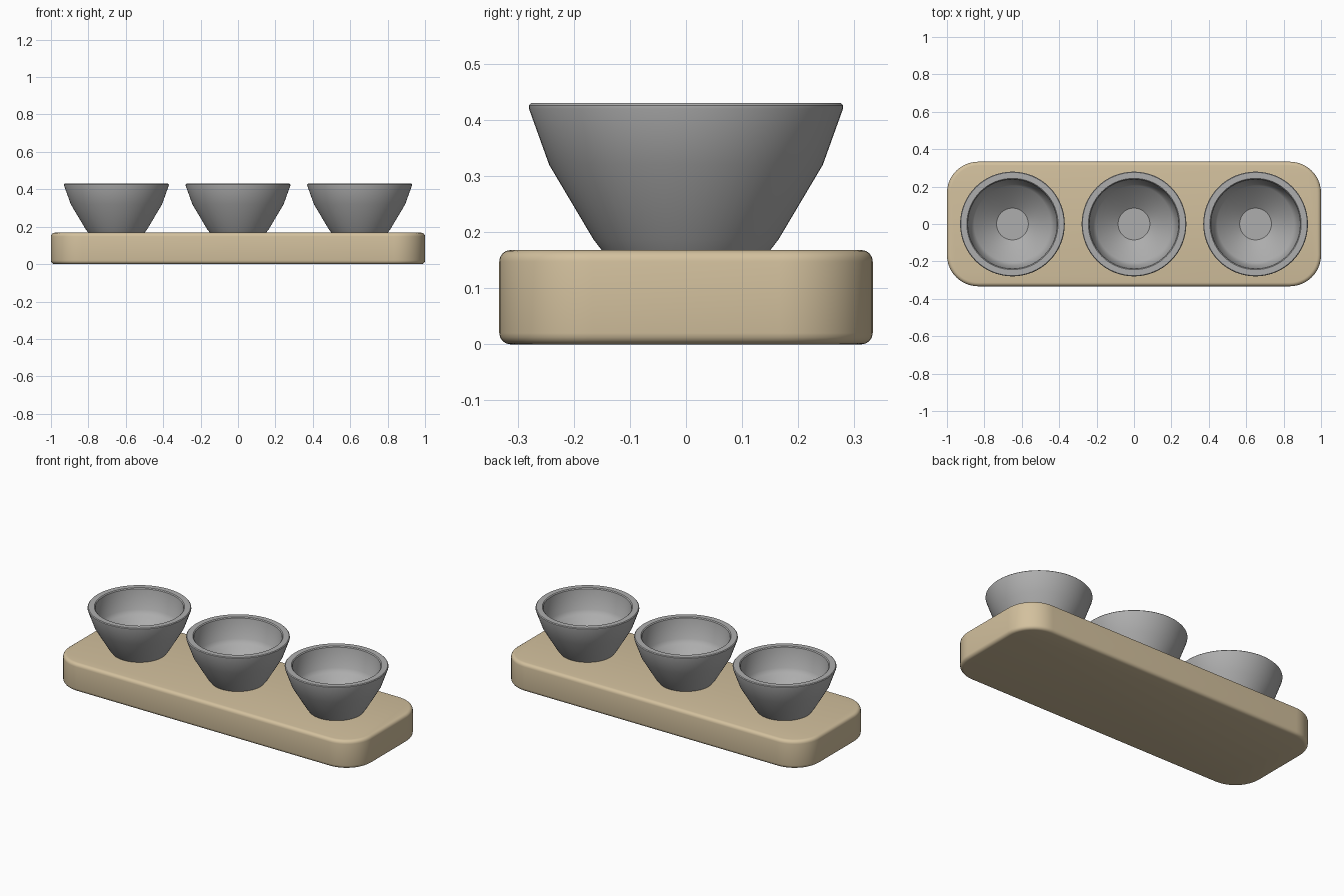
import bpy, bmesh, math

cube = bpy.data.objects.get("Cube")
if cube:
    bpy.data.objects.remove(cube, do_unlink=True)


def material(name, rgb):
    m = bpy.data.materials.new(name)
    m.use_nodes = True
    m.diffuse_color = (*rgb, 1)
    m.node_tree.nodes["Principled BSDF"].inputs["Base Color"].default_value = (*rgb, 1)
    return m


def finish(bm, name, mat, angle):
    bmesh.ops.recalc_face_normals(bm, faces=bm.faces)
    mesh = bpy.data.meshes.new(name)
    bm.to_mesh(mesh)
    bm.free()
    mesh.materials.append(mat)
    ob = bpy.data.objects.new(name, mesh)
    bpy.context.collection.objects.link(ob)
    bpy.ops.object.select_all(action='DESELECT')
    ob.select_set(True)
    bpy.context.view_layer.objects.active = ob
    bpy.ops.object.shade_smooth_by_angle(angle=math.radians(angle))
    return ob


wood = material("light wood", (0.65, 0.53, 0.34))
grey = material("stone grey", (0.42, 0.42, 0.42))

# Tray: box with round corners, then softened top and bottom rims
HALF_X, HALF_Y, HEIGHT = 1.0, 0.333, 0.168
bm = bmesh.new()
bmesh.ops.create_cube(bm, size=1)
for v in bm.verts:
    v.co = (v.co.x * HALF_X * 2, v.co.y * HALF_Y * 2, (v.co.z + 0.5) * HEIGHT)
corners = [e for e in bm.edges if abs(e.verts[0].co.z - e.verts[1].co.z) > 0.1]
bmesh.ops.bevel(bm, geom=corners, offset=0.167, segments=12, profile=0.5, affect='EDGES')
rims = [e for e in bm.edges if abs(e.verts[0].co.z - e.verts[1].co.z) < 0.001]
bmesh.ops.bevel(bm, geom=rims, offset=0.02, segments=4, profile=0.5, affect='EDGES')
finish(bm, "tray", wood, 35)

# Cup cross-section (radius, height): underside, outer wall, rim, inner wall, dish
PROFILE = [(0, 0.165), (0.148, 0.165), (0.165, 0.187), (0.244, 0.32),
           (0.28, 0.42), (0.28, 0.426), (0.276, 0.43), (0.244, 0.43),
           (0.239, 0.425), (0.222, 0.31), (0.205, 0.288), (0.085, 0.20), (0, 0.20)]


def cup(name, x):
    bm = bmesh.new()
    verts = [bm.verts.new((r, 0, z)) for r, z in PROFILE]
    edges = [bm.edges.new(pair) for pair in zip(verts, verts[1:])]
    bmesh.ops.spin(bm, geom=verts + edges, cent=(0, 0, 0), axis=(0, 0, 1),
                   angle=math.tau, steps=64, use_merge=True)
    bmesh.ops.remove_doubles(bm, verts=bm.verts, dist=0.0001)
    ob = finish(bm, name, grey, 35)
    ob.location.x = x


for name, x in (("right_cup", -0.65), ("middle_cup", 0), ("left_cup", 0.65)):
    cup(name, x)
